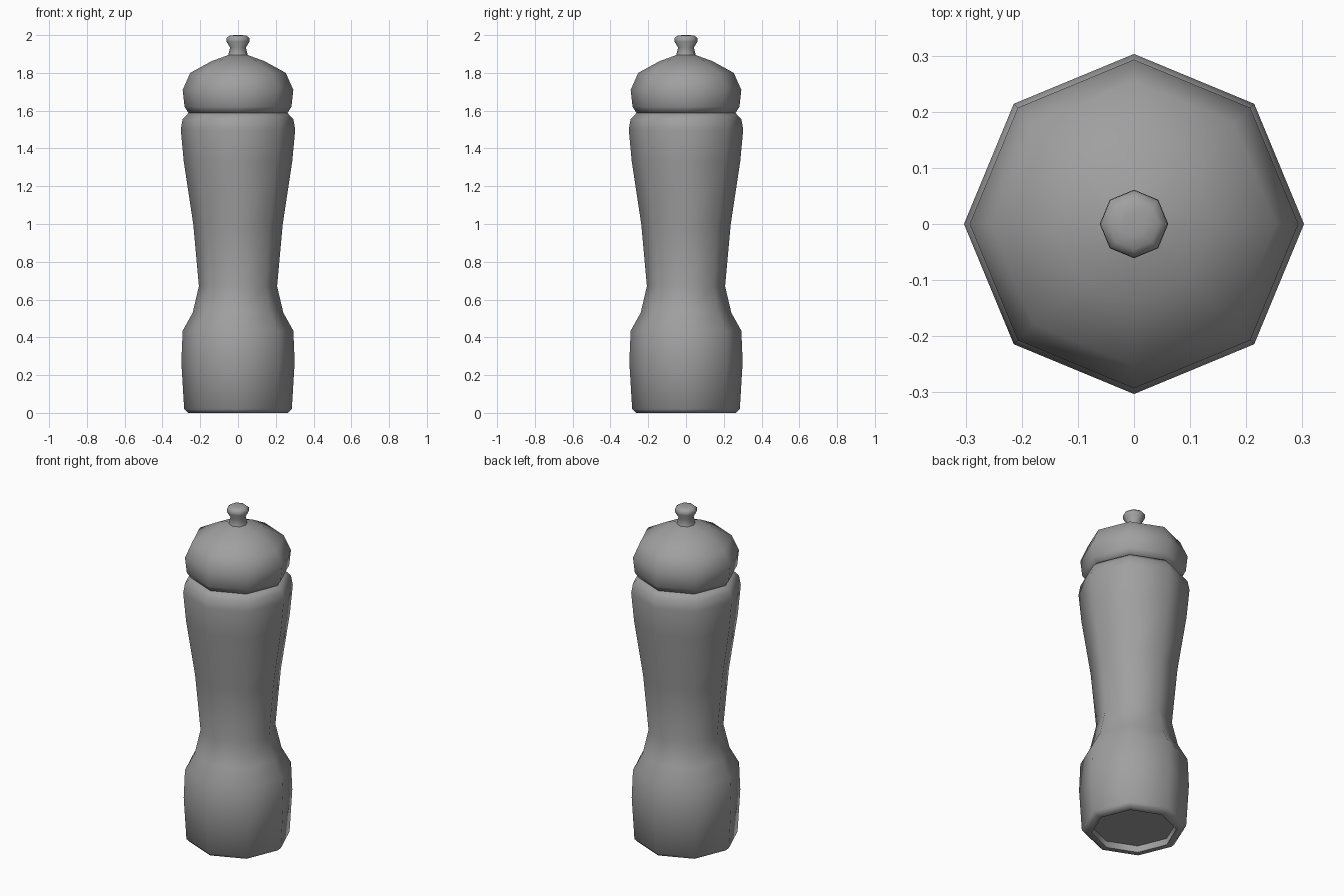
import bpy, bmesh, math

SIDES = 8

cube = bpy.data.objects.get("Cube")
if cube:
    bpy.data.objects.remove(cube, do_unlink=True)

grey = bpy.data.materials.new("mid_grey")
grey.use_nodes = True
colour = (0.35, 0.35, 0.35, 1)
grey.diffuse_color = colour
grey.node_tree.nodes["Principled BSDF"].inputs["Base Color"].default_value = colour


def lathe(name, profile):
    """Turn (radius, height) points into a closed eight-sided solid."""
    bm = bmesh.new()
    rings = []
    for r, z in profile:
        angles = [math.tau * i / SIDES for i in range(SIDES)]
        rings.append([bm.verts.new((r * math.cos(a), r * math.sin(a), z)) for a in angles])
    for low, high in zip(rings, rings[1:]):
        for i in range(SIDES):
            j = (i + 1) % SIDES
            bm.faces.new((low[i], low[j], high[j], high[i]))
    bm.faces.new(rings[0][::-1])
    bm.faces.new(rings[-1])
    mesh = bpy.data.meshes.new(name)
    bm.to_mesh(mesh)
    bm.free()
    mesh.materials.append(grey)
    obj = bpy.data.objects.new(name, mesh)
    bpy.context.collection.objects.link(obj)
    bpy.ops.object.select_all(action="DESELECT")
    obj.select_set(True)
    bpy.context.view_layer.objects.active = obj
    bpy.ops.object.shade_smooth_by_angle(angle=math.radians(60))
    return obj


# Waisted body with a recessed underside
lathe("mill_body", [
    (0.232, 0.04), (0.232, 0), (0.265, 0), (0.285, 0.02), (0.30, 0.27),
    (0.293, 0.435), (0.24, 0.53), (0.207, 0.67), (0.237, 1.0),
    (0.287, 1.33), (0.303, 1.5), (0.293, 1.555), (0.262, 1.588),
])

# Domed cap resting on the body
lathe("mill_cap", [
    (0.262, 1.588), (0.283, 1.62), (0.293, 1.71), (0.253, 1.80),
    (0.14, 1.862), (0.05, 1.895),
])

# Flared finial knob
lathe("top_knob", [
    (0.053, 1.885), (0.05, 1.9), (0.042, 1.935), (0.061, 1.965),
    (0.06, 1.985), (0.045, 1.997), (0.02, 2.0),
])
